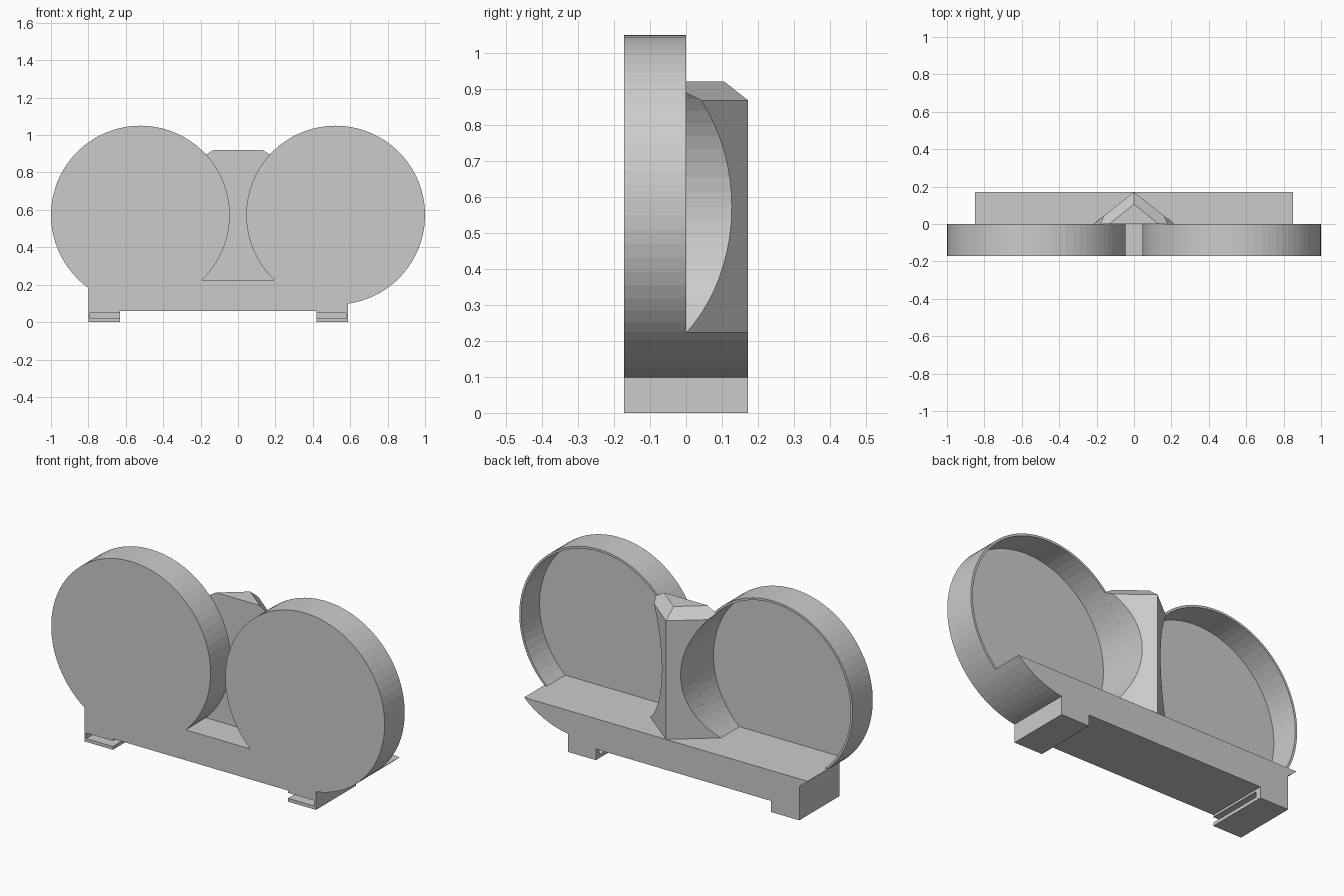
import bpy, bmesh, math

if "Cube" in bpy.data.objects:
    bpy.data.objects.remove(bpy.data.objects["Cube"])

R, WALL, FACE = 0.478, 0.012, 0.016      # cup radius, rim wall, front plate
RI = R - WALL
CX, CZ = 0.522, 0.572                    # cup centre
Y0, Y1 = -0.172, 0.172                   # front and back
SHELF = 0.225                            # top of the base

grey = bpy.data.materials.new("plain grey")
grey.diffuse_color = (0.6, 0.6, 0.6, 1)
grey.use_nodes = True
grey.node_tree.nodes["Principled BSDF"].inputs["Base Color"].default_value = grey.diffuse_color


def finish(name, bm):
    bmesh.ops.recalc_face_normals(bm, faces=bm.faces)
    mesh = bpy.data.meshes.new(name)
    bm.to_mesh(mesh)
    bm.free()
    mesh.materials.append(grey)
    ob = bpy.data.objects.new(name, mesh)
    bpy.context.collection.objects.link(ob)
    return ob


def extrude(name, pts, ya, yb):
    """Extrude an x-z outline from ya to yb."""
    bm = bmesh.new()
    face = bm.faces.new([bm.verts.new((x, ya, z)) for x, z in pts])
    new = bmesh.ops.extrude_face_region(bm, geom=[face])["geom"]
    bmesh.ops.translate(bm, vec=(0, yb - ya, 0),
                        verts=[v for v in new if isinstance(v, bmesh.types.BMVert)])
    return finish(name, bm)


def arc(cx, r, a, b, n):
    return [(cx + r * math.cos(a + (b - a) * i / n),
             CZ + r * math.sin(a + (b - a) * i / n)) for i in range(n + 1)]


def cut(ob, cutter):
    mod = ob.modifiers.new("cut", 'BOOLEAN')
    mod.operation = 'DIFFERENCE'
    mod.solver = 'EXACT'
    mod.object = cutter
    bpy.context.view_layer.objects.active = ob
    bpy.ops.object.modifier_apply(modifier=mod.name)
    bpy.data.objects.remove(cutter)


# angle (below horizontal) where each circle meets the shelf
a_out = math.asin((CZ - SHELF) / R)
a_in = math.asin((CZ - SHELF) / RI)

# base: shelf with rounded ends and two feet
a_right = math.acos((0.588 - CX) / R)
a_left = math.acos((0.80 - CX) / R)
outline = arc(CX, R, -a_out, -a_right, 8)
outline += [(0.588, 0), (0.42, 0), (0.42, 0.06), (-0.63, 0.06), (-0.63, 0), (-0.80, 0)]
outline += arc(-CX, R, math.pi + a_left, math.pi + a_out, 3)
base = extrude("base", outline, Y0, Y1)

# slots in the feet, open to the front and the inner side
for xa, xb in ((-0.79, -0.61), (0.40, 0.577)):
    slot = extrude("slot_cutter", [(xa, 0.018), (xb, 0.018), (xb, 0.048), (xa, 0.048)], -0.3, 0.14)
    cut(base, slot)

# cups: front plate and thin rim, open at the back
for side, cx in (("left", -CX), ("right", CX)):
    outer = arc(cx, R, -a_out, math.pi + a_out, 56)
    inner = arc(cx, RI, -a_in, math.pi + a_in, 56)
    extrude(side + "_cup_plate", outer, Y0, Y0 + FACE)
    extrude(side + "_cup_rim", outer + inner[::-1], Y0 + FACE, 0)

# centre post: triangular column with a chamfered top
bm = bmesh.new()
rings = []
for w, d, z in ((0.215, Y1, SHELF), (0.215, Y1, 0.868), (0.132, 0.106, 0.92)):
    rings.append([bm.verts.new(p) for p in ((-w, 0, z), (w, 0, z), (0, d, z))])
bm.faces.new(rings[0])
bm.faces.new(rings[2])
for lo, hi in zip(rings, rings[1:]):
    for i in range(3):
        j = (i + 1) % 3
        bm.faces.new((lo[i], lo[j], hi[j], hi[i]))
post = finish("centre_post", bm)

# hollow the post sides to follow the cups
for cx in (-CX, CX):
    cut(post, extrude("round_cutter", arc(cx, RI, 0, 2 * math.pi, 72)[:-1], -0.1, 0.3))
